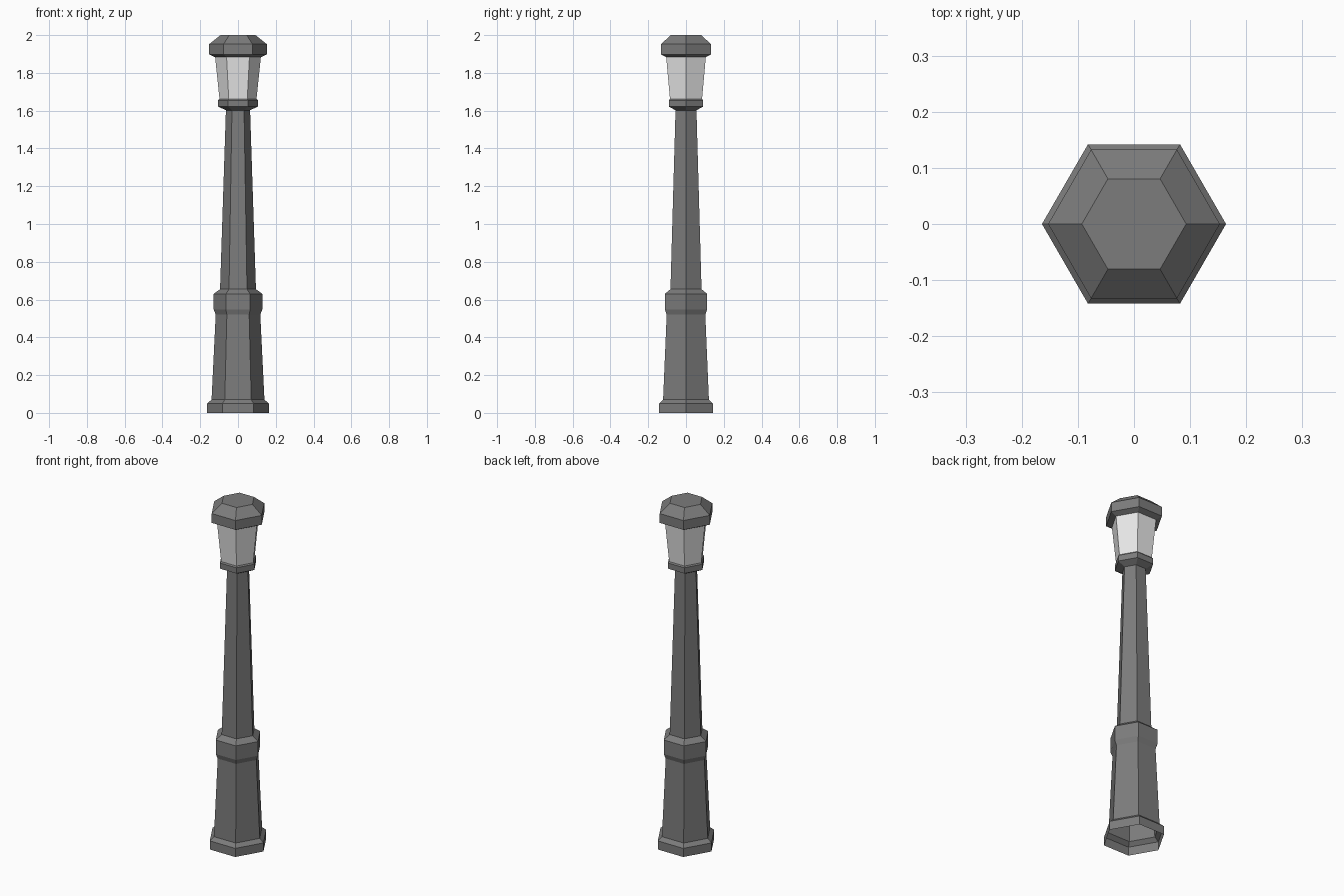
import bpy, bmesh, math

if "Cube" in bpy.data.objects:
    bpy.data.objects.remove(bpy.data.objects["Cube"])

def material(name, v):
    m = bpy.data.materials.new(name)
    m.diffuse_color = (v, v, v, 1)
    m.use_nodes = True
    m.node_tree.nodes["Principled BSDF"].inputs["Base Color"].default_value = m.diffuse_color
    return m

metal = material("dark grey metal", 0.2)
glass = material("pale glass", 0.8)

def hex_part(name, profile, mat, cap_top=False):
    """Sweep a (radius, height) profile round six sides."""
    bm = bmesh.new()
    rings = [[bm.verts.new((r * math.cos(k * math.pi / 3), r * math.sin(k * math.pi / 3), z))
              for k in range(6)] for r, z in profile]
    for a, b in zip(rings, rings[1:]):
        for k in range(6):
            n = (k + 1) % 6
            bm.faces.new((a[k], a[n], b[n], b[k]))
    if cap_top:
        bm.faces.new(rings[-1])
    me = bpy.data.meshes.new(name)
    bm.to_mesh(me)
    bm.free()
    me.materials.append(mat)
    ob = bpy.data.objects.new(name, me)
    bpy.context.collection.objects.link(ob)

# Pedestal, open underneath
hex_part("pedestal", [(0.164, 0), (0.164, 0.05), (0.14, 0.07), (0.118, 0.52),
                      (0.129, 0.548), (0.129, 0.63), (0.095, 0.655)], metal)
# Tapered shaft
hex_part("shaft", [(0.095, 0.655), (0.064, 1.602)], metal)
# Collar under the lantern
hex_part("collar", [(0.064, 1.602), (0.105, 1.622), (0.105, 1.655), (0.098, 1.662)], metal)
# Lantern panes
hex_part("lantern_glass", [(0.098, 1.662), (0.121, 1.883)], glass)
# Lantern roof
hex_part("roof", [(0.121, 1.883), (0.153, 1.898), (0.153, 1.952), (0.093, 2.0)], metal, True)
